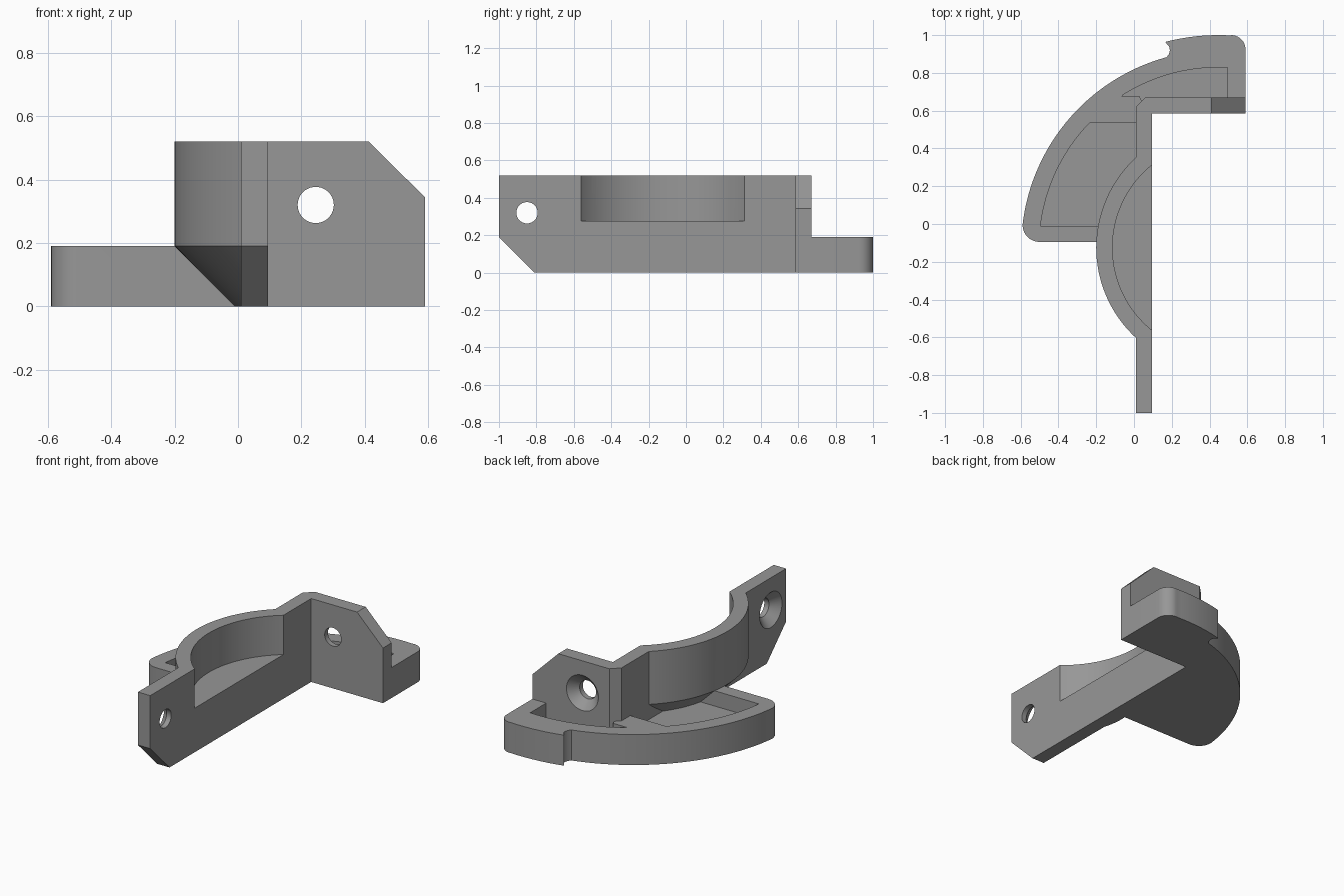
import bpy, bmesh, math
from mathutils import Vector

if "Cube" in bpy.data.objects:
    bpy.data.objects.remove(bpy.data.objects["Cube"])

CX, CY = 0.448, -0.125          # shared centre of all curved walls
H, BASE_H, FLOOR_Z = 0.52, 0.19, 0.095

grey = bpy.data.materials.new("grey plastic")
grey.diffuse_color = (0.31, 0.31, 0.31, 1)
grey.use_nodes = True
grey.node_tree.nodes["Principled BSDF"].inputs["Base Color"].default_value = grey.diffuse_color


def finish(name, bm):
    bmesh.ops.recalc_face_normals(bm, faces=bm.faces)
    me = bpy.data.meshes.new(name)
    bm.to_mesh(me)
    bm.free()
    me.materials.append(grey)
    ob = bpy.data.objects.new(name, me)
    bpy.context.collection.objects.link(ob)
    return ob


def prism(name, pts, lo, hi, axis="z"):
    """Extrude a 2D outline along an axis."""
    place = {"z": lambda p, t: (p[0], p[1], t),
             "y": lambda p, t: (p[0], t, p[1]),
             "x": lambda p, t: (t, p[0], p[1])}[axis]
    bm = bmesh.new()
    face = bm.faces.new([bm.verts.new(place(p, lo)) for p in pts])
    ext = bmesh.ops.extrude_face_region(bm, geom=[face])
    shift = Vector(place((0, 0), hi - lo))
    bmesh.ops.translate(bm, vec=shift,
                        verts=[v for v in ext["geom"] if isinstance(v, bmesh.types.BMVert)])
    return finish(name, bm)


def lathe(name, profile, centre, axis="z", n=128):
    """Closed solid of revolution from (radius, position) pairs."""
    place = {"z": lambda a, b, t: (centre[0] + a, centre[1] + b, t),
             "y": lambda a, b, t: (centre[0] + a, t, centre[1] + b),
             "x": lambda a, b, t: (t, centre[0] + a, centre[1] + b)}[axis]
    bm = bmesh.new()
    rings = [[bm.verts.new(place(r * math.cos(2 * math.pi * i / n),
                                 r * math.sin(2 * math.pi * i / n), t)) for i in range(n)]
             for r, t in profile]
    for a, b in zip(rings, rings[1:]):
        for i in range(n):
            j = (i + 1) % n
            bm.faces.new((a[i], a[j], b[j], b[i]))
    bm.faces.new(rings[0])
    bm.faces.new(rings[-1])
    return finish(name, bm)


def combine(target, other, op):
    mod = target.modifiers.new(op.lower(), "BOOLEAN")
    mod.operation, mod.solver, mod.object = op, "EXACT", other
    bpy.context.view_layer.objects.active = target
    bpy.ops.object.modifier_apply(modifier=mod.name)
    bpy.data.objects.remove(other)


def arc(cx, cy, r, a0, a1, n):
    return [(cx + r * math.cos(math.radians(a0 + (a1 - a0) * i / n)),
             cy + r * math.sin(math.radians(a0 + (a1 - a0) * i / n))) for i in range(n + 1)]


# curved base flange with rounded ends and a small edge notch
outline = [(0.05, -0.095), (0.05, 0.62), (0.59, 0.62)]
outline += arc(0.515, 0.925, 0.075, 0, 86, 8)
outline += arc(CX, CY, 1.125, 87, 104.5, 12)
outline += [(0.172, 0.955), (0.186, 0.94), (0.19, 0.92), (0.185, 0.9)]
outline += arc(CX, CY, 1.045, 105.3, 173.2, 48)
outline += arc(-0.5, -0.005, 0.09, 183, 270, 8)
body = prism("corner_bracket", outline, 0, BASE_H)

# two pockets sunk into the flange
R = 0.95
side = [(0.05, -0.01), (0.05, 0.535)] + arc(CX, CY, R, 136, 173.05, 24)
rear = [(-0.065, 0.675), (0.03, 0.675), (0.05, 0.63), (0.495, 0.63)] + arc(CX, CY, R + 0.004, 87.2, 122, 20)
for pts in (side, rear):
    combine(body, prism("pocket_cutter", pts, FLOOR_Z, 0.4), "DIFFERENCE")

# upright L-shaped wall with its corners cut off
wall = prism("wall", [(0.01, -1), (0.095, -1), (0.095, 0.585), (0.59, 0.585),
                      (0.59, 0.67), (0.06, 0.67), (0.01, 0.62)], 0, H)
combine(wall, prism("foot_cutter", [(-1.1, 0.29), (-1.1, -0.1), (-0.71, -0.1)],
                    -0.1, 0.3, "x"), "DIFFERENCE")
combine(wall, prism("top_cutter", [(0.31, 0.62), (0.69, 0.62), (0.69, 0.245)],
                    0.5, 0.8, "y"), "DIFFERENCE")

# round bulge with a conical underside
bulge = lathe("bulge", [(0.458, 0), (0.648, BASE_H), (0.648, H)], (CX, CY))
combine(bulge, prism("bulge_clip", [(-1, -1), (0.05, -1), (0.05, 1), (-1, 1)], -0.5, 1), "INTERSECT")

combine(body, wall, "UNION")
combine(body, bulge, "UNION")

# cylindrical seat hollowed out of the bulge
combine(body, lathe("seat_cutter", [(0.562, 0.275), (0.562, 0.7)], (CX, CY)), "DIFFERENCE")

# countersunk screw holes, one in each wall
combine(body, lathe("side_hole", [(0.12, 0.0), (0.11, 0.01), (0.057, 0.063), (0.057, 0.2)],
                    (-0.85, 0.32), "x", 40), "DIFFERENCE")
combine(body, lathe("rear_hole", [(0.12, 0.68), (0.11, 0.67), (0.057, 0.617), (0.057, 0.5)],
                    (0.245, 0.32), "y", 40), "DIFFERENCE")

# smooth curves, sharp corners
bpy.ops.object.select_all(action="DESELECT")
body.select_set(True)
bpy.context.view_layer.objects.active = body
bpy.ops.object.shade_smooth_by_angle(angle=math.radians(25))
